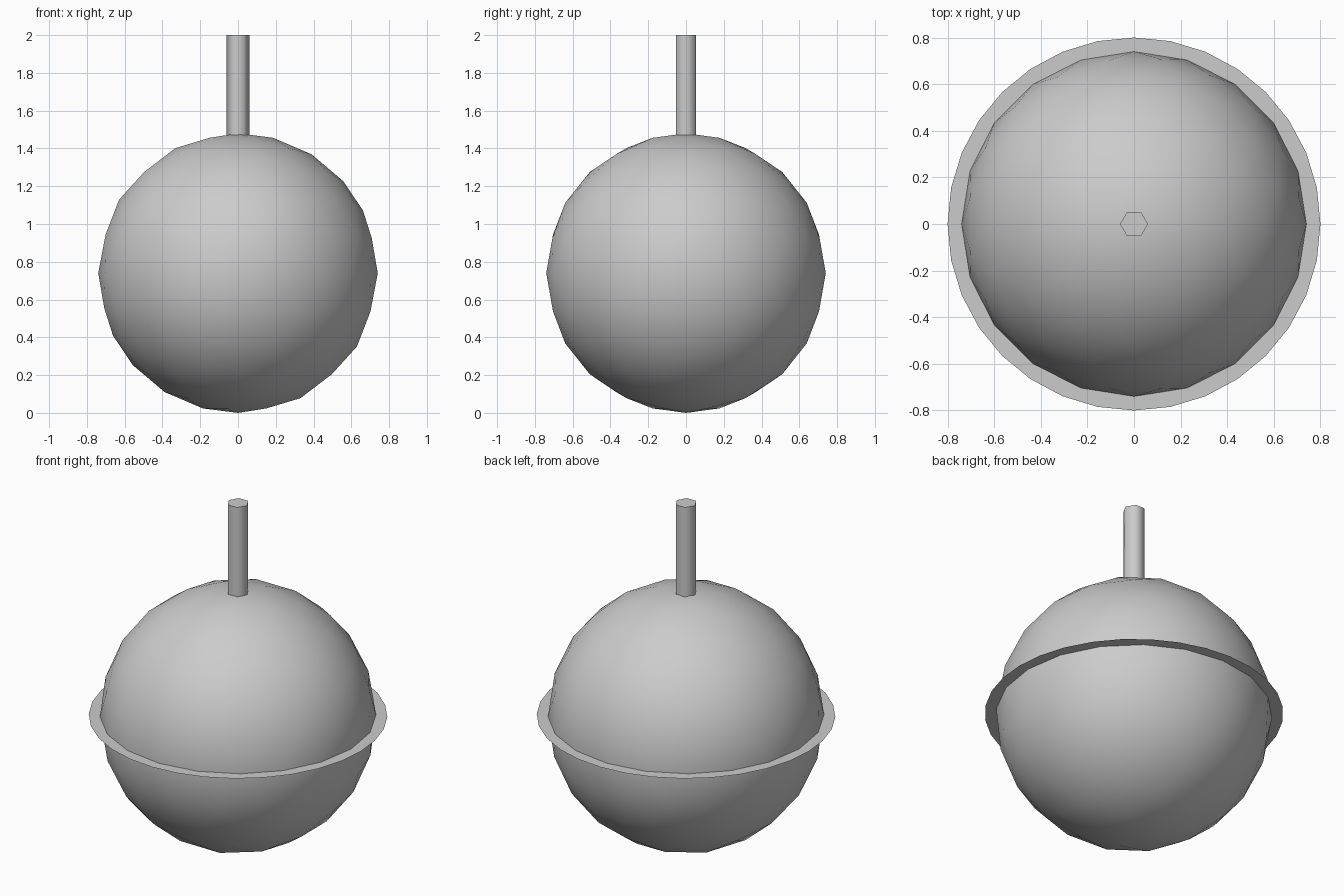
import bpy
import math

if "Cube" in bpy.data.objects:
    bpy.data.objects.remove(bpy.data.objects["Cube"])

RADIUS = 0.74   # ball radius, also the height of its centre


def finish(name, angle=70):
    obj = bpy.context.object
    obj.name = name
    bpy.ops.object.shade_smooth_by_angle(angle=math.radians(angle))
    return obj


# round body
bpy.ops.mesh.primitive_ico_sphere_add(subdivisions=3, radius=RADIUS,
                                      location=(0, 0, RADIUS))
finish("ball")

# paper-thin disc whose edge shows as a rim around the equator
bpy.ops.mesh.primitive_circle_add(vertices=32, radius=0.8, fill_type='NGON',
                                  location=(0, 0, RADIUS + 0.003))
finish("equator_rim")

# six-sided stem, corners pointing along x, sunk slightly into the ball
bottom, top = 1.42, 2.0
bpy.ops.mesh.primitive_cylinder_add(vertices=6, radius=0.06, depth=top - bottom,
                                    location=(0, 0, (bottom + top) / 2),
                                    rotation=(0, 0, math.radians(30)))
finish("stem")
